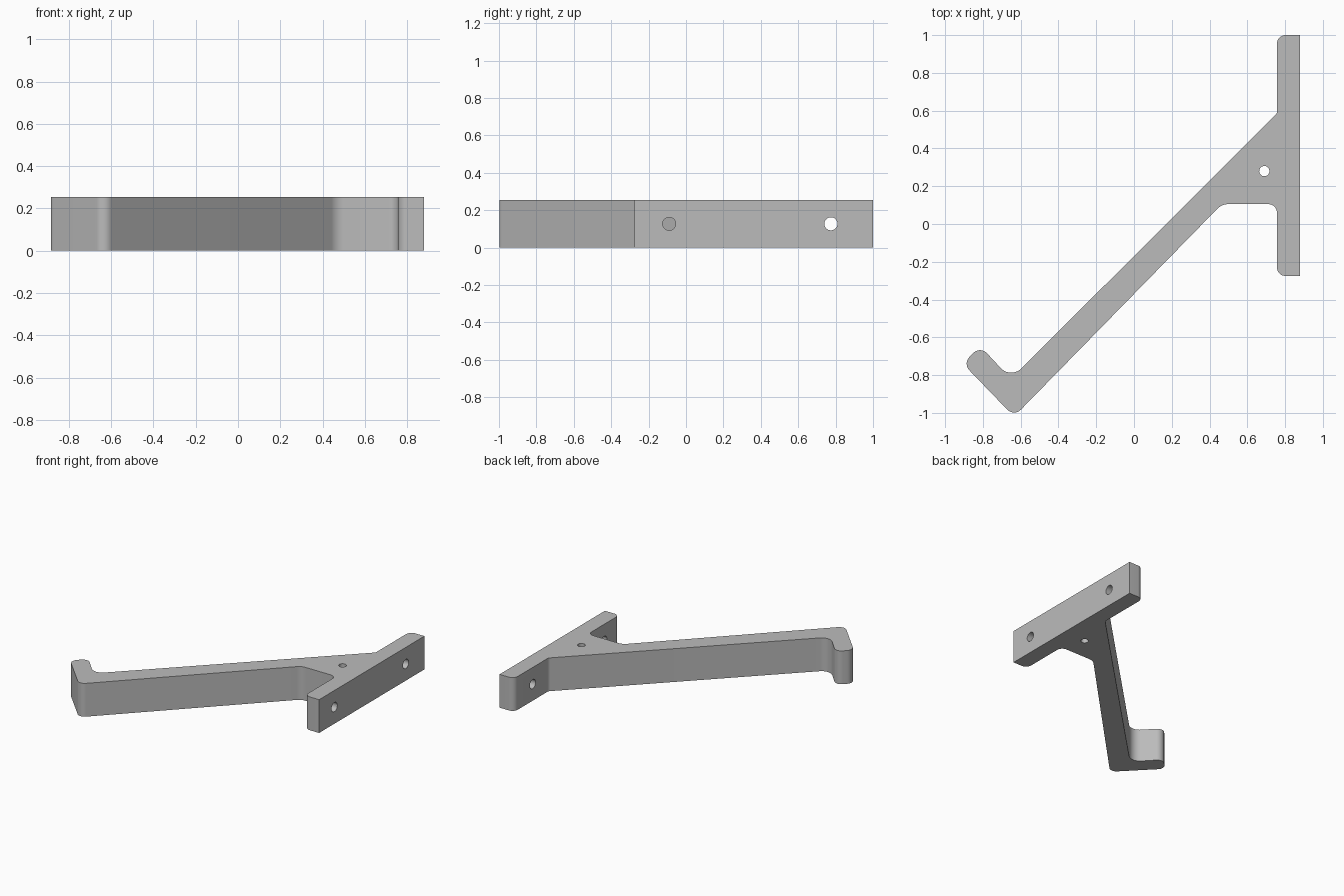
import bpy, bmesh, math
from mathutils import Vector

if "Cube" in bpy.data.objects:
    bpy.data.objects.remove(bpy.data.objects["Cube"])

HEIGHT = 0.255

grey = bpy.data.materials.new("plain grey")
grey.use_nodes = True
colour = (0.5, 0.5, 0.5, 1)
grey.diffuse_color = colour
grey.node_tree.nodes["Principled BSDF"].inputs["Base Color"].default_value = colour


def rounded(corners, steps=10):
    """Turn (x, y, radius) corners into an outline with tangent arcs."""
    points = []
    for i, (x, y, r) in enumerate(corners):
        p = Vector((x, y))
        if r == 0:
            points.append(p)
            continue
        a = (Vector(corners[i - 1][:2]) - p).normalized()
        b = (Vector(corners[(i + 1) % len(corners)][:2]) - p).normalized()
        half = a.angle(b) / 2
        centre = p + (a + b).normalized() * r / math.sin(half)
        start = p + a * r / math.tan(half) - centre
        end = p + b * r / math.tan(half) - centre
        sweep = math.pi - 2 * half
        for k in range(steps + 1):
            t = k / steps
            points.append(centre + (start * math.sin((1 - t) * sweep)
                                    + end * math.sin(t * sweep)) / math.sin(sweep))
    return points


def drill(target, name, location, radius, depth, rotation=(0, 0, 0)):
    bpy.ops.mesh.primitive_cylinder_add(vertices=40, radius=radius, depth=depth,
                                        location=location, rotation=rotation)
    cutter = bpy.context.object
    cutter.name = name
    cutter.data.materials.append(grey)
    cutter.hide_render = True
    cutter.hide_set(True)
    cutter.display_type = 'WIRE'
    mod = target.modifiers.new(name, 'BOOLEAN')
    mod.operation = 'DIFFERENCE'
    mod.solver = 'EXACT'
    mod.object = cutter
    return cutter


# Outline: mounting plate, gusset, slanted arm and upturned hook
corners = [
    (0.88, -0.275, 0), (0.88, 1.0, 0), (0.757, 1.0, 0.045),
    (0.757, 0.585, 0.03), (-0.652, -0.82, 0.075),
    (-0.815, -0.645, 0.05), (-0.905, -0.74, 0.05), (-0.635, -1.02, 0.05),
    (0.465, 0.105, 0.08), (0.757, 0.105, 0.045), (0.757, -0.275, 0.045),
]
bm = bmesh.new()
base = bm.faces.new([bm.verts.new((p.x, p.y, 0)) for p in rounded(corners)])
top = bmesh.ops.extrude_face_region(bm, geom=[base])["geom"]
bmesh.ops.translate(bm, vec=(0, 0, HEIGHT),
                    verts=[v for v in top if isinstance(v, bmesh.types.BMVert)])
bmesh.ops.recalc_face_normals(bm, faces=bm.faces)
mesh = bpy.data.meshes.new("hook_bracket")
bm.to_mesh(mesh)
bm.free()
bracket = bpy.data.objects.new("hook_bracket", mesh)
bpy.context.collection.objects.link(bracket)
mesh.materials.append(grey)

# Two screw holes through the plate, one through the gusset
cutters = [drill(bracket, "screw_hole_cutter", (0.82, y, HEIGHT / 2), 0.035, 0.3,
                 (0, math.pi / 2, 0)) for y in (-0.09, 0.775)]
cutters.append(drill(bracket, "gusset_hole_cutter", (0.69, 0.28, HEIGHT / 2), 0.027, 0.6))

# Bake the holes, then remove the cutters
bpy.ops.object.select_all(action='DESELECT')
bracket.select_set(True)
bpy.context.view_layer.objects.active = bracket
for mod in list(bracket.modifiers):
    bpy.ops.object.modifier_apply(modifier=mod.name)
for cutter in cutters:
    bpy.data.objects.remove(cutter)
bpy.ops.object.shade_smooth_by_angle(angle=math.radians(30))
